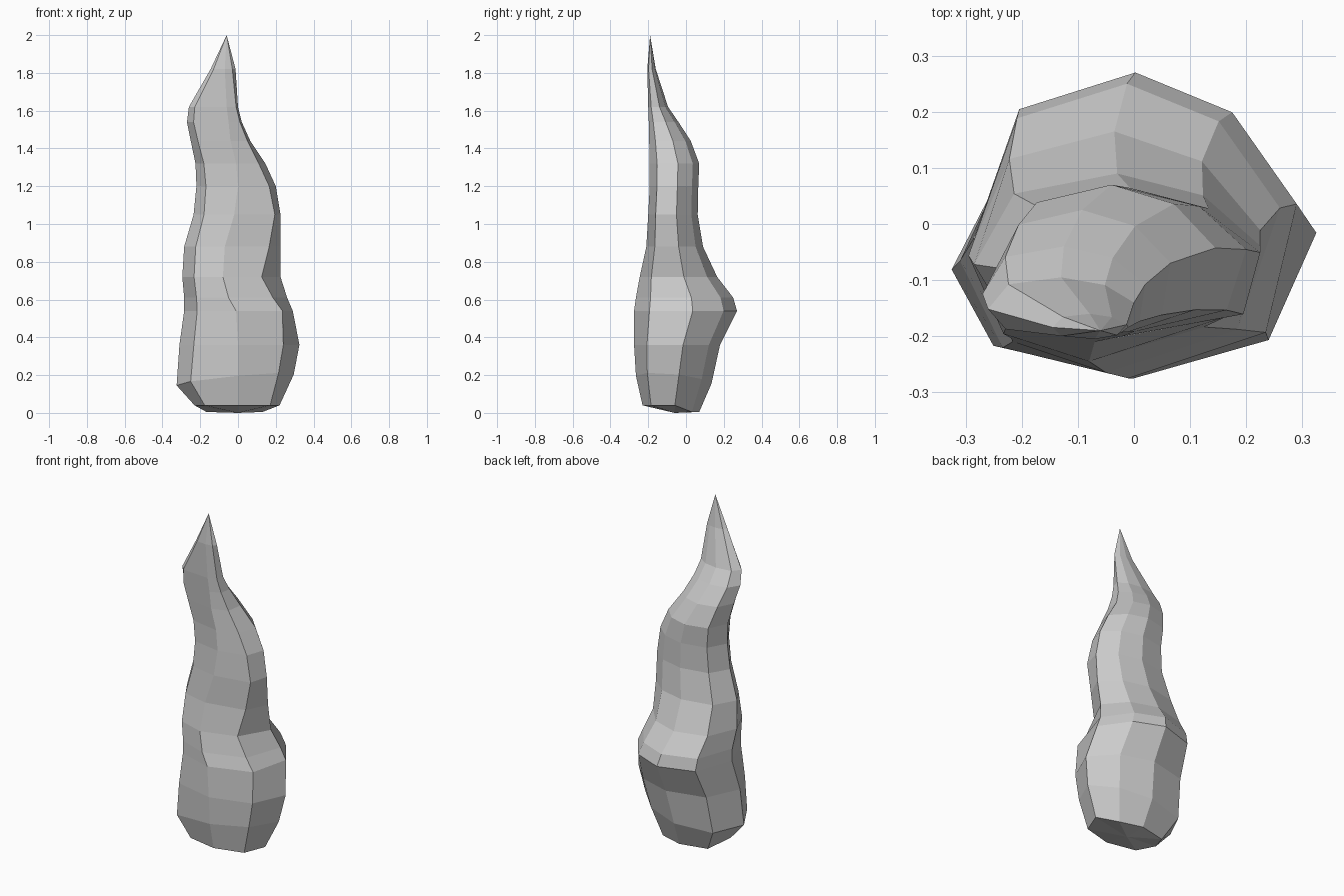
import bpy, bmesh

if "Cube" in bpy.data.objects:
    bpy.data.objects.remove(bpy.data.objects["Cube"])

# Ring heights and extents: z, left, right, front, back, front-ridge x, front-right-ridge x
RINGS = [
    (.04, -.23, .22, -.23, .07, 0, .17),
    (.17, -.325, .295, -.265, .135, 0, .215),
    (.36, -.31, .325, -.275, .18, 0, .24),
    (.54, -.285, .29, -.275, .27, -.01, .235),
    (.61, -.285, .26, -.265, .25, -.05, .185),
    (.72, -.295, .225, -.245, .165, -.08, .125),
    (.88, -.285, .225, -.21, .09, -.07, .165),
    (1.05, -.235, .225, -.2, .062, -.02, .195),
    (1.2, -.22, .2, -.192, .065, 0, .165),
    (1.32, -.225, .145, -.192, .07, -.01, .11),
    (1.44, -.25, .065, -.195, .025, -.04, .05),
    (1.54, -.27, .02, -.197, -.04, -.05, .01),
    (1.62, -.26, 0, -.2, -.095, -.06, -.01),
    (1.82, -.145, -.013, -.205, -.16, -.07, -.03),
]
# Eight-sided section in 0..1 space, starting at the front ridge
SECTION = [(.5, 0), (.88, .15), (1, .57), (.8, .87), (.5, 1), (.14, .88), (0, .46), (.12, .12)]
TIP = (-.06, -.19, 2)
BASE = (0, -.06, 0)

bm = bmesh.new()
loops = []
for i, (z, x0, x1, y0, y1, xf, xfr) in enumerate(RINGS):
    loop = []
    for j, (u, v) in enumerate(SECTION):
        x = xf if j == 0 else xfr if j == 1 else x0 + u * (x1 - x0)
        y = y0 + v * (y1 - y0)
        dz = 0.1 * (x - y) if i == 1 else 0      # foot ring leans slightly
        if i == 0 and j in (3, 4, 5):
            dz = -.035                           # back of the foot rests on the ground
        loop.append(bm.verts.new((x, y, z + dz)))
    loops.append(loop)

# Skin between rings
n = len(SECTION)
for a, b in zip(loops, loops[1:]):
    for j in range(n):
        k = (j + 1) % n
        bm.faces.new((a[j], a[k], b[k], b[j]))

# Pointed tip and shallow underside
tip, base = bm.verts.new(TIP), bm.verts.new(BASE)
for j in range(n):
    k = (j + 1) % n
    bm.faces.new((loops[-1][j], loops[-1][k], tip))
    bm.faces.new((loops[0][k], loops[0][j], base))

bmesh.ops.recalc_face_normals(bm, faces=bm.faces)
mesh = bpy.data.meshes.new("flame")
bm.to_mesh(mesh)
bm.free()
bpy.context.collection.objects.link(bpy.data.objects.new("flame", mesh))
